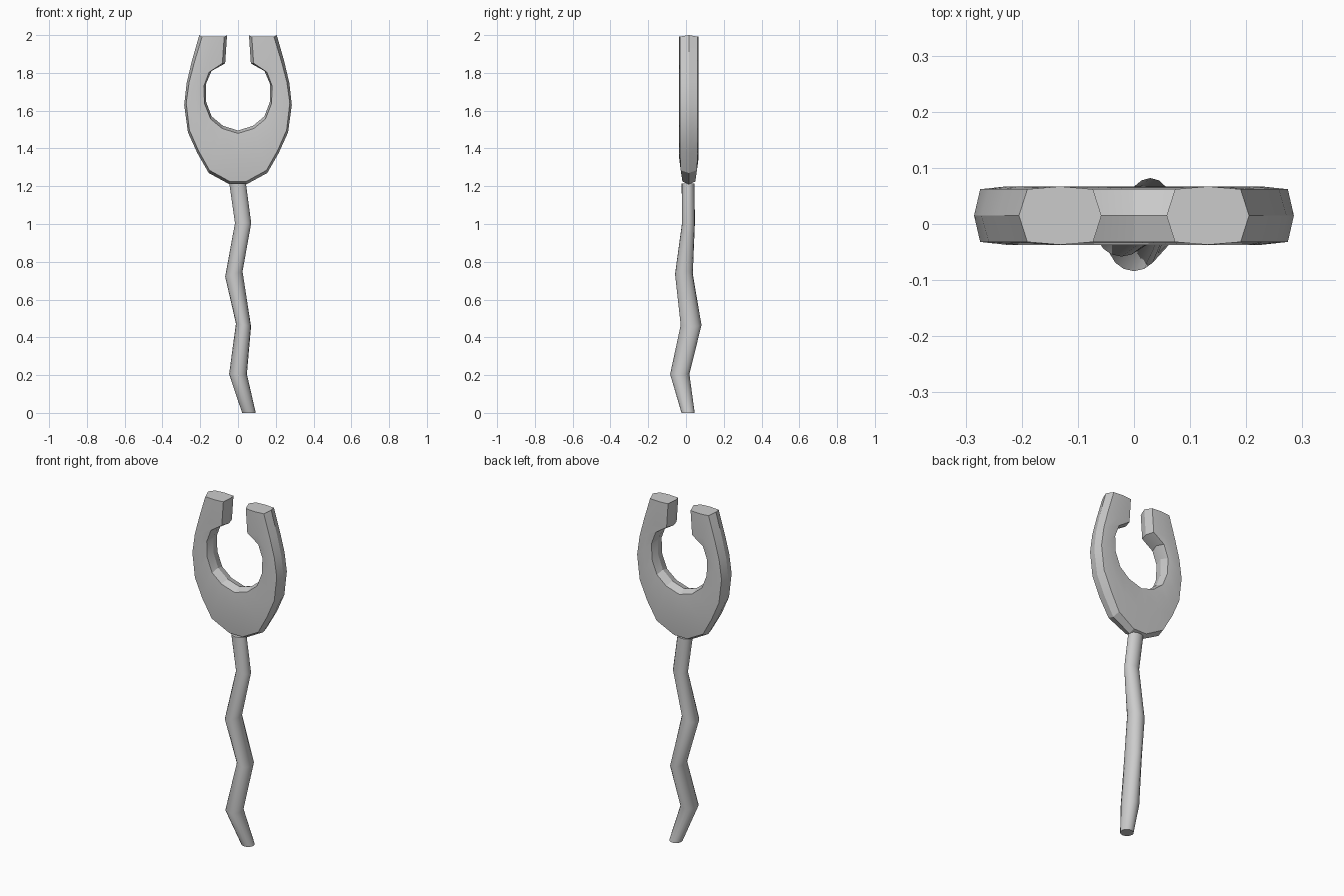
import bpy, bmesh, math
from mathutils import Vector

if "Cube" in bpy.data.objects:
    bpy.data.objects.remove(bpy.data.objects["Cube"], do_unlink=True)

grey = bpy.data.materials.new("light_grey")
grey.use_nodes = True
grey.diffuse_color = (0.6, 0.6, 0.6, 1)
grey.node_tree.nodes["Principled BSDF"].inputs["Base Color"].default_value = (0.6, 0.6, 0.6, 1)


def loft(name, rings, angle):
    """Skin a list of closed rings, cap both ends and shade by angle."""
    bm = bmesh.new()
    loops = [[bm.verts.new(p) for p in ring] for ring in rings]
    n = len(loops[0])
    for a, b in zip(loops, loops[1:]):
        for i in range(n):
            j = (i + 1) % n
            bm.faces.new((a[i], a[j], b[j], b[i]))
    bm.faces.new(loops[0])
    bm.faces.new(loops[-1])
    bmesh.ops.recalc_face_normals(bm, faces=bm.faces)
    mesh = bpy.data.meshes.new(name)
    bm.to_mesh(mesh)
    bm.free()
    mesh.materials.append(grey)
    obj = bpy.data.objects.new(name, mesh)
    bpy.context.collection.objects.link(obj)
    bpy.ops.object.select_all(action="DESELECT")
    obj.select_set(True)
    bpy.context.view_layer.objects.active = obj
    bpy.ops.object.shade_smooth_by_angle(angle=math.radians(angle))
    return obj


# Open ring head: outer x, outer z, inner x, inner z, outer half thickness
MID = 0.015
half = [
    (0.205, 2.0, 0.058, 2.0, 0.047),
    (0.245, 1.86, 0.068, 1.85, 0.047),
    (0.272, 1.745, 0.14, 1.81, 0.047),
    (0.285, 1.63, 0.17, 1.74, 0.047),
    (0.265, 1.485, 0.17, 1.65, 0.047),
    (0.215, 1.375, 0.14, 1.57, 0.047),
    (0.155, 1.27, 0.08, 1.52, 0.043),
    (0.045, 1.21, 0.0, 1.495, 0.034),
]


def head_section(ox, oz, ix, iz, t, side):
    outer, inner = Vector((ox, 0, oz)), Vector((ix, 0, iz))
    step = (inner - outer).normalized() * 0.015
    centre = (outer + inner) / 2
    pts = [(outer, 0), (outer + step, t), (centre, 0.052), (inner - step, 0.047),
           (inner, 0), (inner - step, -0.047), (centre, -0.052), (outer + step, -t)]
    # The open ends are slightly crowned along the middle
    drop = 0.008 if oz == 2.0 else 0
    return [Vector((p.x * side, MID + y, p.z - (drop if y else 0))) for p, y in pts]


right_half = [head_section(*s, -1) for s in half]
left_half = [head_section(*s, 1) for s in reversed(half)]
loft("open_ring_head", right_half + left_half, 20)

# Crooked stem: x, y, z, x radius, y radius, sideways tilt
joints = [
    (0.058, 0.011, 0.0, 0.036, 0.035, 0),
    (0.0, -0.033, 0.205, 0.047, 0.051, 0),
    (0.029, 0.027, 0.465, 0.040, 0.055, -0.2),
    (-0.022, -0.011, 0.735, 0.046, 0.047, 0.3),
    (0.027, 0.013, 1.005, 0.043, 0.034, 0),
    (-0.002, 0.011, 1.215, 0.044, 0.034, 0),
]
SIDES = 16
rings = []
for x, y, z, rx, ry, tilt in joints:
    ring = []
    for k in range(SIDES):
        a = math.tau * k / SIDES
        dx = rx * math.cos(a)
        ring.append(Vector((x + dx, y + ry * math.sin(a), z + tilt * dx)))
    rings.append(ring)
loft("crooked_stem", rings, 40)
